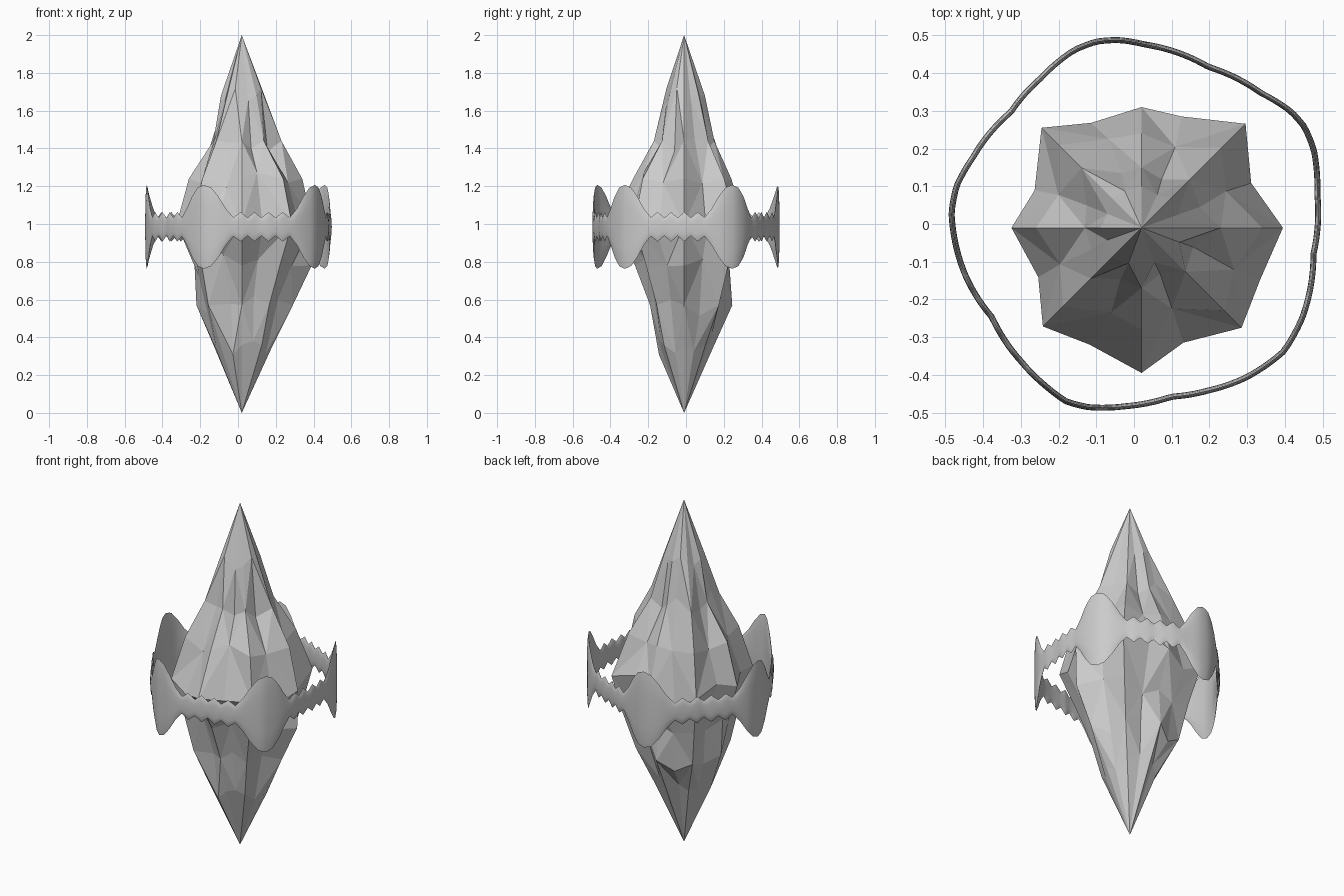
import bpy, bmesh, math, random
from mathutils import Vector

if "Cube" in bpy.data.objects:
    bpy.data.objects.remove(bpy.data.objects["Cube"])

random.seed(4)
grey = bpy.data.materials.new("stone grey")
grey.diffuse_color = (0.6, 0.6, 0.6, 1)
grey.use_nodes = True
grey.node_tree.nodes["Principled BSDF"].inputs["Base Color"].default_value = grey.diffuse_color


def finish(bm, name):
    bmesh.ops.recalc_face_normals(bm, faces=bm.faces)
    me = bpy.data.meshes.new(name)
    bm.to_mesh(me)
    bm.free()
    me.materials.append(grey)
    ob = bpy.data.objects.new(name, me)
    bpy.context.collection.objects.link(ob)
    return ob


# Linear lookup in a list of (x, y) pairs
def lerp_table(table, x):
    for (x0, y0), (x1, y1) in zip(table, table[1:]):
        if x <= x1:
            return y0 + (y1 - y0) * (x - x0) / (x1 - x0)
    return table[-1][1]


# Crystal: eight ridges with grooves between, flat facets
AXIS = Vector((0.02, -0.01, 0))
LEVELS = [1.68, 1.44, 1.24, 1.0, 0.78, 0.57, 0.36]
RIDGES = [
    [.12, .21, .32, .375, .37, .27, .165],   # right
    [.11, .18, .30, .39, .33, .26, .16],     # back right
    [.11, .16, .25, .32, .24, .255, .16],    # back
    [.11, .225, .31, .375, .31, .26, .14],   # back left
    [.11, .15, .28, .345, .25, .24, .15],    # left
    [.11, .19, .295, .37, .30, .25, .16],    # front left
    [.095, .16, .27, .385, .26, .18, .13],   # front
    [.11, .165, .31, .375, .285, .205, .15], # front right
]
GROOVE = [.92, .8, .84, .86, .86, .84, .92]

bm = bmesh.new()
rings = []
for k, z in enumerate(LEVELS):
    ring = []
    for c in range(16):
        r = RIDGES[c // 2][k]
        dz, a = 0, c * math.pi / 8
        if c % 2:
            r = (r + RIDGES[(c // 2 + 1) % 8][k]) / 2
            r *= GROOVE[k] * random.uniform(.93, 1.07)
            a += random.uniform(-.06, .06)
            dz = random.uniform(-.06, .06)
        ring.append(bm.verts.new(AXIS + Vector((r * math.cos(a), r * math.sin(a), z + dz))))
    rings.append(ring)
top = bm.verts.new(AXIS + Vector((0, 0, 2)))
bottom = bm.verts.new(AXIS)
for c in range(16):
    n = (c + 1) % 16
    bm.faces.new((top, rings[0][c], rings[0][n]))
    bm.faces.new((bottom, rings[-1][n], rings[-1][c]))
    for k, (u, l) in enumerate(zip(rings, rings[1:])):
        if (c + k) % 2:
            tris = ((u[c], l[c], l[n]), (u[c], l[n], u[n]))
        else:
            tris = ((u[c], l[c], u[n]), (u[n], l[c], l[n]))
        for t in tris:
            bm.faces.new(t)
finish(bm, "crystal")

# Floating band: rounded pentagon path, tall plates at the corners, rippled links
PATH = [(.49, .08), (.48, .2), (.455, .26), (.42, .3), (.34, .35), (.2, .42),
        (.03, .48), (-.04, .492), (-.1, .488), (-.16, .465), (-.25, .39),
        (-.33, .3), (-.43, .18), (-.475, .1), (-.488, .03), (-.48, -.04),
        (-.45, -.14), (-.38, -.25), (-.3, -.37), (-.24, -.43), (-.18, -.475),
        (-.12, -.49), (-.02, -.487), (.1, -.462), (.2, -.445), (.3, -.41),
        (.4, -.34), (.45, -.25), (.48, -.08)]
polar = sorted((math.degrees(math.atan2(y, x)) % 360, 1.008 * math.hypot(x, y)) for x, y in PATH)
polar = [(polar[-1][0] - 360, polar[-1][1])] + polar + [(polar[0][0] + 360, polar[0][1])]
PLATES = [-38.5, 28, 98, 177, 249, 321.5]
HEIGHT = [(0, .222), (4.5, .208), (9, .16), (13.5, .095), (18, .05),
          (22.5, .078), (27, .048), (31.5, .078), (36, .048)]
SIDES, THICK, MID = 12, 0.008, 0.985

bm = bmesh.new()
loops = []
for a0, a1 in zip(PLATES, PLATES[1:]):
    for i in range(32):
        deg = a0 + (a1 - a0) * i / 32
        d = 72 * min(i, 32 - i) / 32
        half = lerp_table(HEIGHT, d)
        r = lerp_table(polar, deg % 360)
        a = math.radians(deg)
        loop = []
        for s in range(SIDES):
            t = 2 * math.pi * s / SIDES
            rr = r - THICK + THICK * math.cos(t)
            loop.append(bm.verts.new((rr * math.cos(a), rr * math.sin(a), MID + half * math.sin(t))))
        loops.append(loop)
for i, p in enumerate(loops):
    q = loops[(i + 1) % len(loops)]
    for s in range(SIDES):
        n = (s + 1) % SIDES
        bm.faces.new((p[s], q[s], q[n], p[n]))
band = finish(bm, "floating_band")
bpy.context.view_layer.objects.active = band
band.select_set(True)
bpy.ops.object.shade_smooth_by_angle(angle=math.radians(60))
